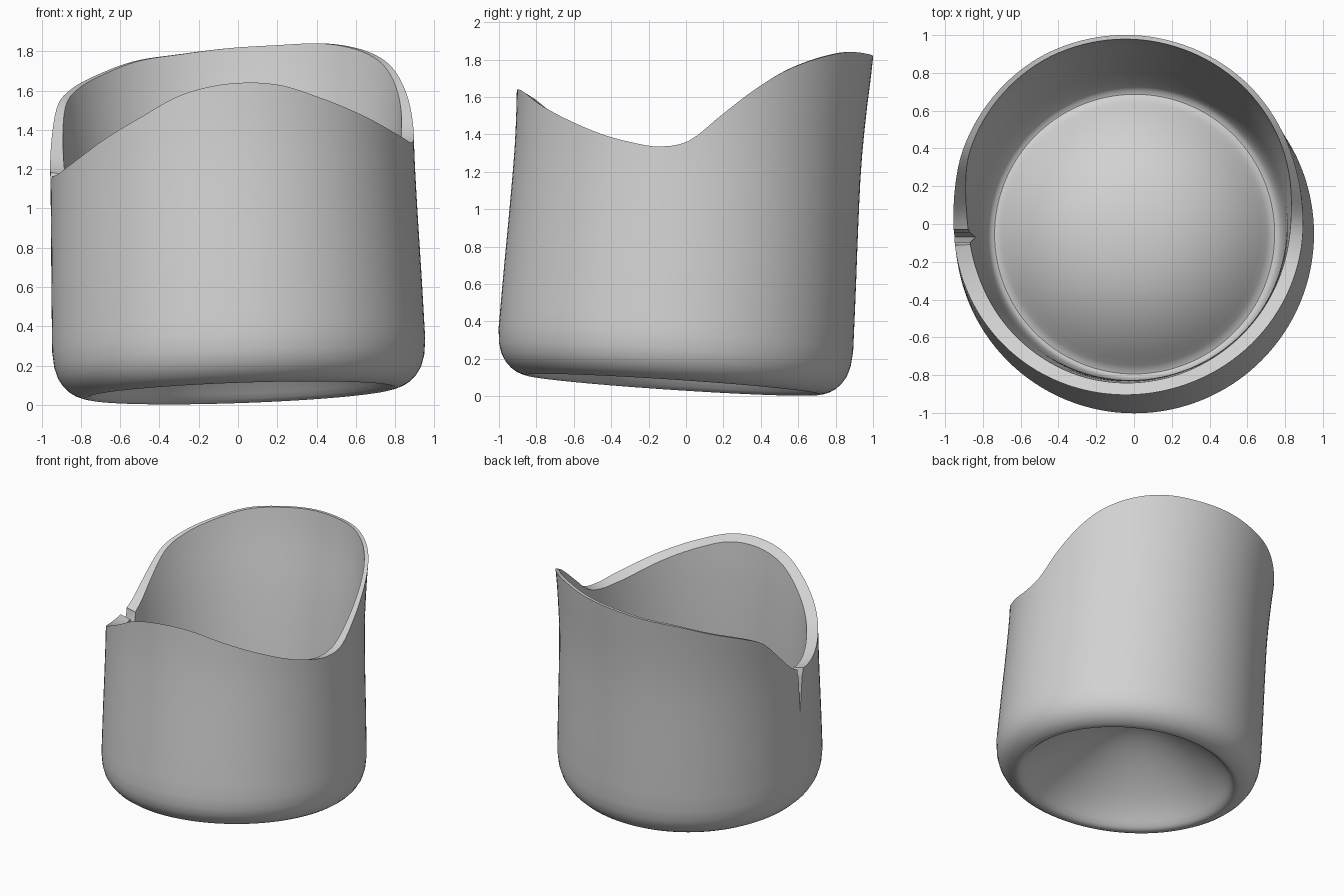
import bpy, bmesh, math
from mathutils import Vector

if "Cube" in bpy.data.objects:
    bpy.data.objects.remove(bpy.data.objects["Cube"])

COLUMNS = 128
WALL_STEPS = 12

# Broken rim: (angle in degrees, height)
RIM = [(0, 1.365), (10, 1.50), (20, 1.63), (30, 1.73), (40, 1.79), (50, 1.825),
       (60, 1.84), (75, 1.83), (90, 1.815), (105, 1.785), (120, 1.75), (135, 1.68),
       (150, 1.60), (160, 1.52), (170, 1.35), (178, 1.22), (185, 1.17), (195, 1.17),
       (205, 1.21), (215, 1.27), (225, 1.345), (240, 1.46), (255, 1.58), (270, 1.635),
       (285, 1.63), (300, 1.56), (315, 1.48), (330, 1.40), (340, 1.36), (350, 1.335)]
RIM = [(a - 360, z) for a, z in RIM[-3:]] + RIM + [(a + 360, z) for a, z in RIM[:3]]

# Wall radii: (height along the axis, radius)
OUTER = [(0.24, 0.95), (0.55, 0.943), (0.95, 0.932), (1.25, 0.928), (1.55, 0.938), (1.78, 0.953)]
INNER = [(0.5, 0.81), (0.9, 0.834), (1.25, 0.862), (1.5, 0.89), (1.65, 0.905), (1.78, 0.914)]

# Underside hollow and rounded heel: (radius, height)
BASE = [(0.1, 0.45), (0.2, 0.42), (0.3, 0.375), (0.4, 0.32), (0.5, 0.255), (0.6, 0.18),
        (0.66, 0.125), (0.70, 0.082), (0.73, 0.045), (0.752, 0.018), (0.77, 0.005),
        (0.788, 0.0), (0.81, 0.005), (0.84, 0.016), (0.87, 0.035), (0.90, 0.065),
        (0.925, 0.105), (0.942, 0.16)]
# Inside fillet and domed floor: (radius, height)
FLOOR = [(0.80, 0.40), (0.79, 0.33), (0.775, 0.28), (0.76, 0.256), (0.742, 0.248), (0.722, 0.256),
         (0.70, 0.276), (0.67, 0.308), (0.62, 0.36), (0.54, 0.43), (0.45, 0.49),
         (0.35, 0.54), (0.24, 0.575), (0.12, 0.595)]

ORIGIN = Vector((0.012, -0.07, 0.061))
TILT = Vector((0, 0, 1)).rotation_difference(Vector((-0.035, 0.066, 1)))
CAVITY_SHIFT = Vector((0.0, 0.017, 0))


def smooth_curve(table, x):
    """Cubic interpolation through the table points."""
    x = min(max(x, table[0][0]), table[-1][0])
    i = 0
    while i < len(table) - 2 and x > table[i + 1][0]:
        i += 1

    def slope(k):
        a, b = table[max(k - 1, 0)], table[min(k + 1, len(table) - 1)]
        return (b[1] - a[1]) / (b[0] - a[0])

    (x0, y0), (x1, y1) = table[i], table[i + 1]
    d = x1 - x0
    t = (x - x0) / d
    return ((2 * t**3 - 3 * t**2 + 1) * y0 + (t**3 - 2 * t**2 + t) * d * slope(i)
            + (3 * t**2 - 2 * t**3) * y1 + (t**3 - t**2) * d * slope(i + 1))


def place(radius, angle, h, shift=0.0):
    p = Vector((radius * math.cos(angle), radius * math.sin(angle), h))
    return ORIGIN + TILT @ (p + CAVITY_SHIFT * shift)


def wall(table, angle, start, shift, drop=0.0):
    """Points from the bottom of a wall up to the broken rim."""
    goal = smooth_curve(RIM, math.degrees(angle)) - drop
    top = goal
    for _ in range(6):
        top += goal - place(smooth_curve(table, top), angle, top, shift).z
    hs = [start + (top - start) * k / WALL_STEPS for k in range(WALL_STEPS + 1)]
    return [place(smooth_curve(table, h), angle, h, shift) for h in hs]


def column(angle):
    # the front lip slopes down towards the inside
    drop = 0.04 * min(1.0, max(0.0, -2.5 * math.sin(angle)))
    pts = [place(r, angle, h) for r, h in BASE]
    pts += wall(OUTER, angle, 0.24, 0.0)
    pts += reversed(wall(INNER, angle, 0.5, 1.0, drop))
    for k, (r, h) in enumerate(FLOOR):
        pts.append(place(r, angle, h, max(0.0, 0.8 - 0.2 * k)))
    return pts


# Cup shell
bm = bmesh.new()
cols = [[bm.verts.new(p) for p in column(2 * math.pi * c / COLUMNS)] for c in range(COLUMNS)]
under_pole = bm.verts.new(place(0, 0, 0.46))
floor_pole = bm.verts.new(place(0, 0, 0.602))
for c in range(COLUMNS):
    a, b = cols[c], cols[(c + 1) % COLUMNS]
    bm.faces.new((under_pole, b[0], a[0]))
    for k in range(len(a) - 1):
        bm.faces.new((a[k], b[k], b[k + 1], a[k + 1]))
    bm.faces.new((a[-1], b[-1], floor_pole))
bmesh.ops.recalc_face_normals(bm, faces=bm.faces)
mesh = bpy.data.meshes.new("broken_cup")
bm.to_mesh(mesh)
bm.free()
cup = bpy.data.objects.new("broken_cup", mesh)
bpy.context.collection.objects.link(cup)

grey = bpy.data.materials.new("grey")
grey.diffuse_color = (0.64, 0.64, 0.64, 1)
grey.use_nodes = True
grey.node_tree.nodes["Principled BSDF"].inputs["Base Color"].default_value = grey.diffuse_color
mesh.materials.append(grey)

# Crack in the left rim: a tapering wedge
CRACK = [(-0.112, 1.4), (-0.112, 1.16), (-0.095, 1.11), (-0.07, 0.83),
         (-0.045, 1.11), (-0.028, 1.16), (-0.028, 1.4)]
bm = bmesh.new()
ends = [[bm.verts.new((x, y, z)) for y, z in CRACK] for x in (-1.2, -0.6)]
bm.faces.new(ends[0])
bm.faces.new(ends[1][::-1])
for i in range(len(CRACK)):
    j = (i + 1) % len(CRACK)
    bm.faces.new((ends[0][j], ends[0][i], ends[1][i], ends[1][j]))
bmesh.ops.recalc_face_normals(bm, faces=bm.faces)
cut_mesh = bpy.data.meshes.new("crack_cutter")
bm.to_mesh(cut_mesh)
bm.free()
cut_mesh.materials.append(grey)
cutter = bpy.data.objects.new("crack_cutter", cut_mesh)
cutter.hide_render = True
bpy.context.collection.objects.link(cutter)

mod = cup.modifiers.new("crack", 'BOOLEAN')
mod.operation = 'DIFFERENCE'
mod.solver = 'EXACT'
mod.object = cutter
bpy.context.view_layer.objects.active = cup
cup.select_set(True)
bpy.ops.object.modifier_apply(modifier=mod.name)
bpy.data.objects.remove(cutter)

# Smooth walls with a sharp broken edge
bpy.ops.object.shade_smooth_by_angle(angle=math.radians(38))
